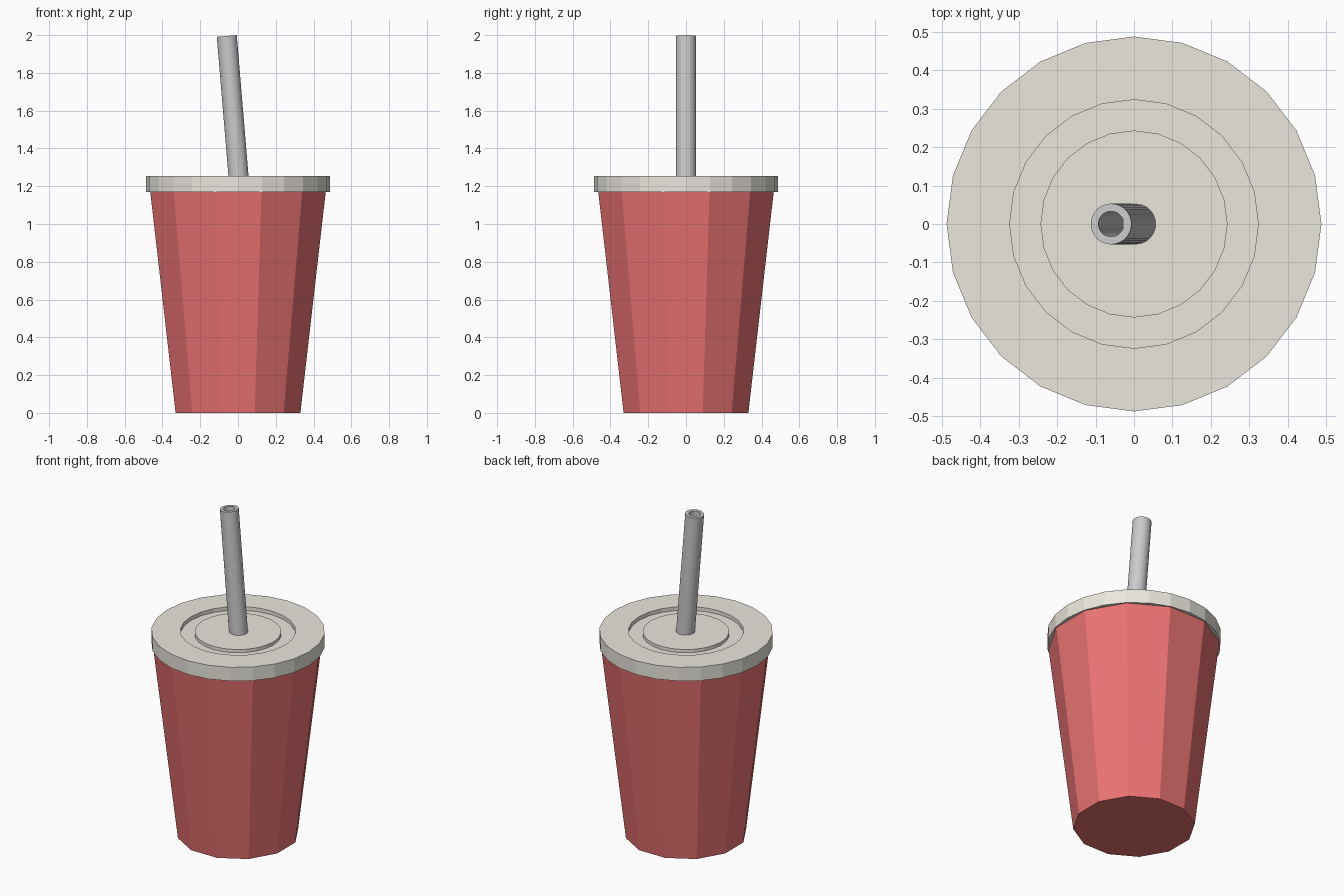
import bpy, bmesh
from math import cos, sin, tan, pi, radians
from mathutils import Matrix

if "Cube" in bpy.data.objects:
    bpy.data.objects.remove(bpy.data.objects["Cube"])


def lathe(name, profile, sides, phase=0.0, closed=False, color=None):
    """Revolve (radius, z) points around z; ends are capped unless closed."""
    bm = bmesh.new()
    rings = [[bm.verts.new((r * cos(phase + 2 * pi * i / sides),
                            r * sin(phase + 2 * pi * i / sides), z))
              for i in range(sides)] for r, z in profile]
    pairs = list(zip(rings, rings[1:]))
    if closed:
        pairs.append((rings[-1], rings[0]))
    else:
        bm.faces.new(rings[0][::-1])
        bm.faces.new(rings[-1])
    for a, b in pairs:
        for i in range(sides):
            j = (i + 1) % sides
            bm.faces.new((a[i], a[j], b[j], b[i]))
    bmesh.ops.recalc_face_normals(bm, faces=bm.faces)
    mesh = bpy.data.meshes.new(name)
    bm.to_mesh(mesh)
    bm.free()
    obj = bpy.data.objects.new(name, mesh)
    bpy.context.collection.objects.link(obj)
    if color:
        mat = bpy.data.materials.new(name + "_material")
        mat.diffuse_color = (*color, 1)
        mat.use_nodes = True
        mat.node_tree.nodes["Principled BSDF"].inputs["Base Color"].default_value = mat.diffuse_color
        mesh.materials.append(mat)
    return obj


# Tapered twelve-sided cup with flat faces square to the axes
lathe("cup", [(0.342, 0), (0.482, 1.18)], 12, radians(15),
      color=(0.83, 0.17, 0.17))

# Lid with a ring groove around a central disc
lathe("lid", [(0.487, 1.17), (0.487, 1.255), (0.323, 1.255), (0.323, 1.232),
              (0.243, 1.232), (0.243, 1.252)], 24,
      color=(0.83, 0.80, 0.73))

# Hollow straw leaning to the left, pivoting where it meets the lid
length, depth, tilt = 0.747, 0.06, radians(-4.8)
straw = lathe("straw", [(0.053, -depth), (0.053, length),
                        (0.033, length), (0.033, -depth)], 32, closed=True)
straw.data.transform(Matrix.Translation((0.003, 0, 1.251)) @
                     Matrix.Rotation(tilt, 4, 'Y'))
